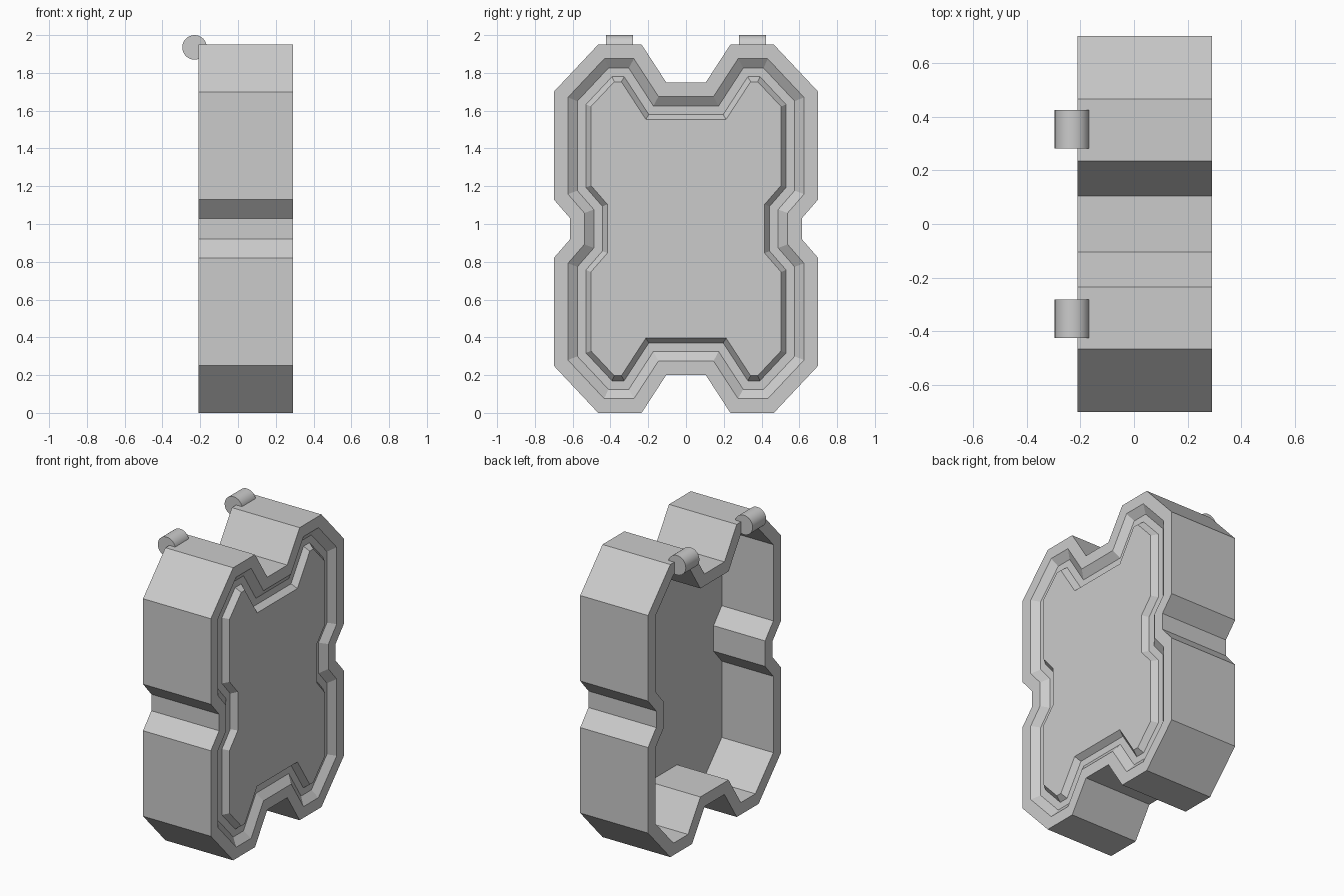
import bpy, bmesh, math
from mathutils import Vector

cube = bpy.data.objects.get("Cube")
if cube:
    bpy.data.objects.remove(cube, do_unlink=True)

grey = bpy.data.materials.new("plain_grey")
grey.use_nodes = True
COLOUR = (0.6, 0.6, 0.6, 1)
grey.diffuse_color = COLOUR
grey.node_tree.nodes["Principled BSDF"].inputs["Base Color"].default_value = COLOUR

# Case outline: one quarter (y, z from the middle), mirrored to a full loop
MID = 0.975
quarter = [(0.70, 0.155), (0.70, 0.725), (0.465, 0.975), (0.235, 0.975), (0.105, 0.775)]
quarter = [(0.613, 0.055)] + quarter
half = quarter + [(-y, z) for y, z in reversed(quarter)]
outline = [Vector(p) for p in half + [(y, -z) for y, z in reversed(half)]]


def inset(points, d):
    """Move every edge of a counter-clockwise loop inward by d."""
    result = []
    for i, p in enumerate(points):
        a = (p - points[i - 1]).normalized()
        b = (points[(i + 1) % len(points)] - p).normalized()
        n1, n2 = Vector((-a.y, a.x)), Vector((-b.y, b.x))
        result.append(p + (n1 + n2) * (d / (1 + n1.dot(n2))))
    return result


def finish(name, bm):
    bmesh.ops.recalc_face_normals(bm, faces=bm.faces)
    mesh = bpy.data.meshes.new(name)
    bm.to_mesh(mesh)
    bm.free()
    mesh.materials.append(grey)
    obj = bpy.data.objects.new(name, mesh)
    bpy.context.collection.objects.link(obj)
    return obj


# Case half: loops (inset, x) from the cavity floor, round the rim, to the grooved panel
steps = [(0.08, 0.17), (0.08, -0.21), (0, -0.21), (0, 0.29),
         (0.075, 0.29), (0.125, 0.253), (0.17, 0.253), (0.197, 0.29)]
bm = bmesh.new()
loops = [[bm.verts.new((x, p.x, p.y + MID)) for p in inset(outline, d)] for d, x in steps]
for lo, hi in zip(loops, loops[1:]):
    for i in range(len(lo)):
        bm.faces.new((lo[i - 1], lo[i], hi[i], hi[i - 1]))
bm.faces.new(loops[0])
bm.faces.new(loops[-1])
finish("case_shell", bm)

# Hinge barrels on the open edge
for side, name in ((-1, "front_hinge"), (1, "back_hinge")):
    bpy.ops.mesh.primitive_cylinder_add(
        vertices=32, radius=0.065, depth=0.143,
        location=(-0.23, side * 0.352, 1.935), rotation=(math.pi / 2, 0, 0))
    barrel = bpy.context.object
    barrel.name = name
    barrel.data.materials.append(grey)
    bpy.ops.object.shade_smooth_by_angle()
